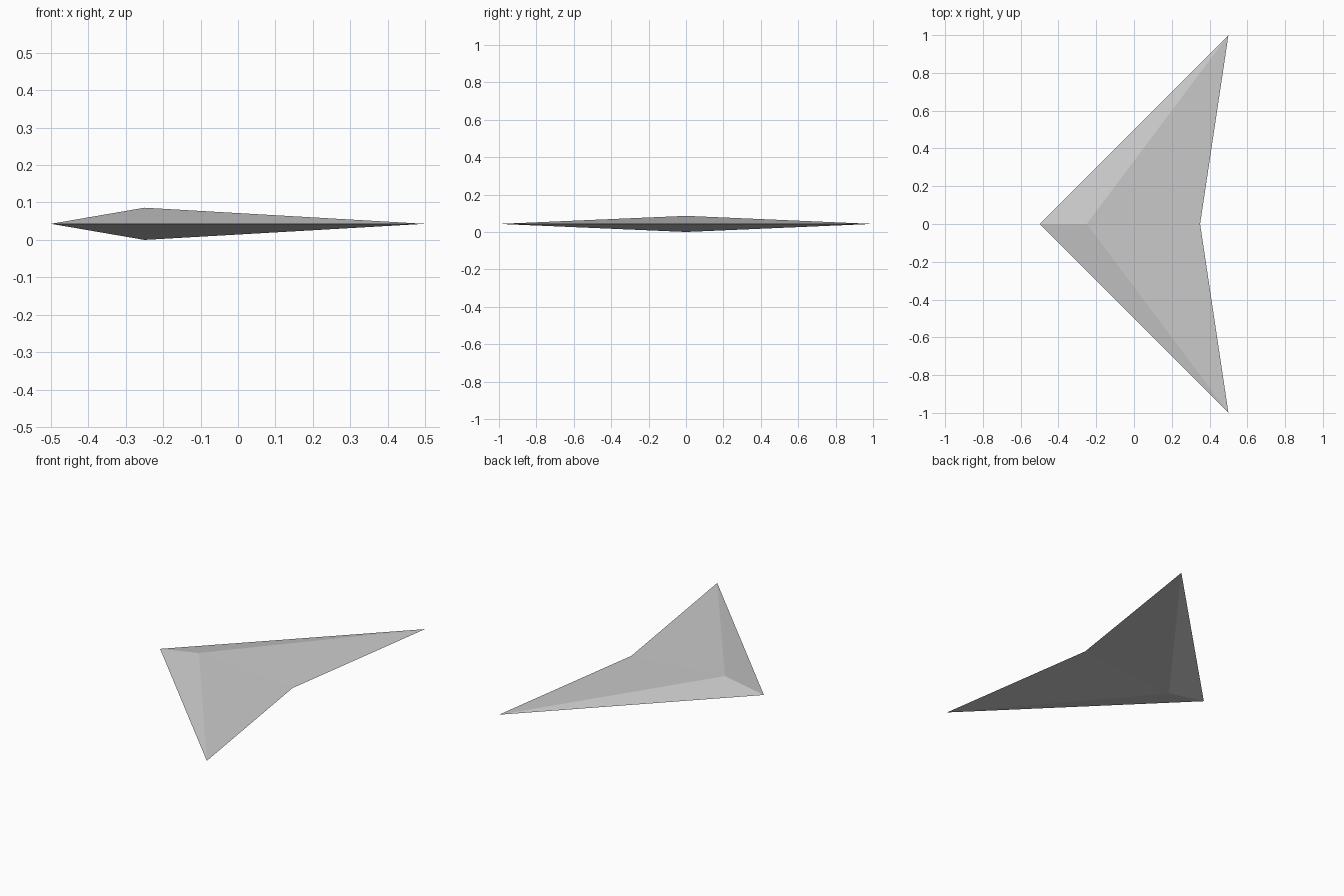
import bpy
import bmesh

cube = bpy.data.objects.get("Cube")
if cube:
    bpy.data.objects.remove(cube, do_unlink=True)

# Plain grey material
grey = bpy.data.materials.new("light grey")
grey.use_nodes = True
colour = (0.6, 0.6, 0.6, 1.0)
grey.diffuse_color = colour
grey.node_tree.nodes["Principled BSDF"].inputs["Base Color"].default_value = colour

# Swept wing: a thin arrowhead outline with a peak above and below
HALF_THICKNESS = 0.043
bm = bmesh.new()
outline = [bm.verts.new((x, y, HALF_THICKNESS))
           for x, y in ((-0.5, 0), (0.5, -1), (0.35, 0), (0.5, 1))]
for height in (0, 2 * HALF_THICKNESS):
    peak = bm.verts.new((-0.25, 0, height))
    for i, corner in enumerate(outline):
        bm.faces.new((corner, outline[(i + 1) % 4], peak))
bmesh.ops.recalc_face_normals(bm, faces=bm.faces)

mesh = bpy.data.meshes.new("swept_wing")
bm.to_mesh(mesh)
bm.free()
mesh.materials.append(grey)
wing = bpy.data.objects.new("swept_wing", mesh)
bpy.context.collection.objects.link(wing)
